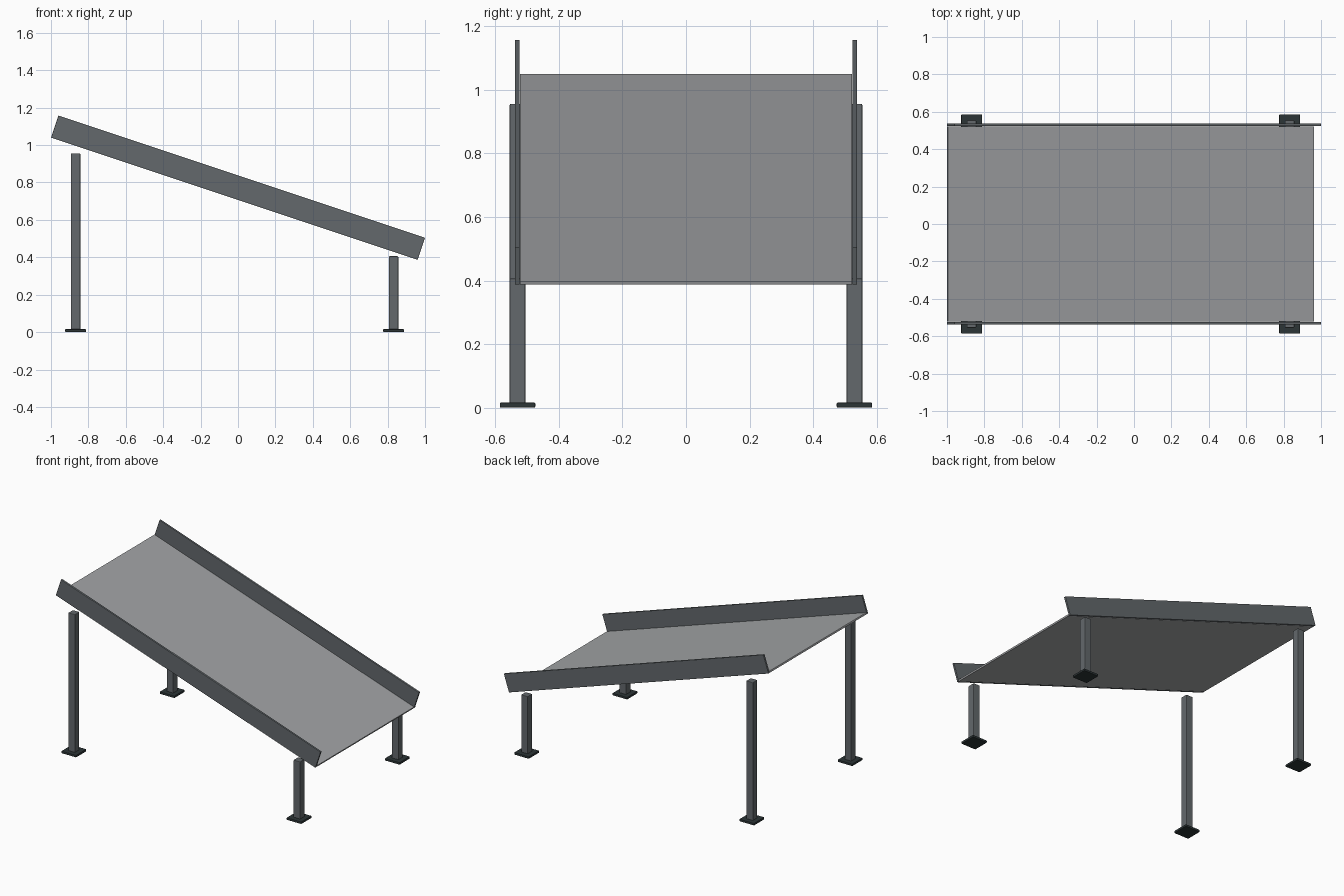
import bpy
import math
from mathutils import Matrix

cube = bpy.data.objects.get("Cube")
if cube:
    bpy.data.objects.remove(cube, do_unlink=True)


def material(name, color):
    mat = bpy.data.materials.new(name)
    mat.use_nodes = True
    mat.diffuse_color = (*color, 1)
    mat.node_tree.nodes["Principled BSDF"].inputs["Base Color"].default_value = (*color, 1)
    return mat


DECK = material("light grey sheet", (0.36, 0.37, 0.38))
STEEL = material("dark grey steel", (0.125, 0.14, 0.15))
FOOT = material("blackened steel", (0.025, 0.035, 0.037))


def box(name, center, size, mat, bevel, frame=Matrix()):
    """Box with softened edges, placed in an optional tilted frame."""
    bpy.ops.mesh.primitive_cube_add(size=1)
    obj = bpy.context.object
    obj.name = name
    obj.data.transform(Matrix.Diagonal((*size, 1)))
    obj.matrix_world = frame @ Matrix.Translation(center)
    obj.data.materials.append(mat)
    mod = obj.modifiers.new("soft edges", "BEVEL")
    mod.width = bevel
    mod.segments = 2
    return obj


# Tilted tray: a thin deck between two side rails
LENGTH, RAIL_H, DECK_T = 2.066, 0.124, 0.012
tilt = Matrix.Translation((0, 0, 0.772)) @ Matrix.Rotation(math.atan(1 / 3), 4, "Y")
box("deck", (0, 0, (DECK_T - RAIL_H) / 2), (LENGTH, 1.045, DECK_T), DECK, 0.002, tilt)

for side, y in (("front", -1), ("back", 1)):
    box(side + "_rail", (0, y * 0.531, 0), (LENGTH, 0.014, RAIL_H), STEEL, 0.002, tilt)
    # Tall legs at the high end, short legs at the low end, each on a foot plate
    for end, x, top in (("tall", -0.868, 0.956), ("short", 0.832, 0.406)):
        name = f"{side}_{end}"
        box(name + "_leg", (x, y * 0.53, (top + 0.004) / 2), (0.05, 0.05, top - 0.004), STEEL, 0.004)
        box(name + "_foot", (x, y * 0.53, 0.008), (0.112, 0.112, 0.016), FOOT, 0.004)
